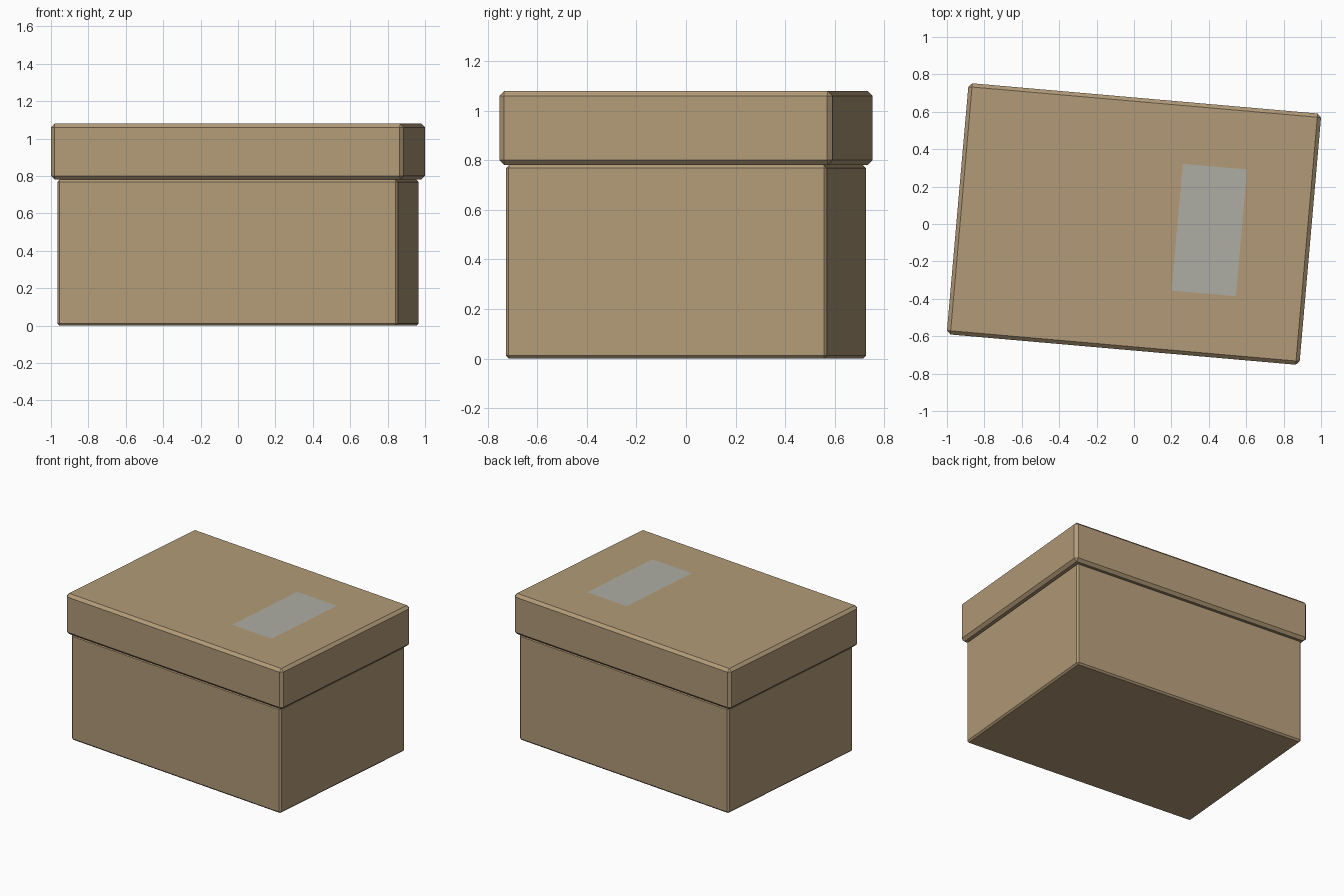
import bpy, bmesh, math
from mathutils import Matrix

if "Cube" in bpy.data.objects:
    bpy.data.objects.remove(bpy.data.objects["Cube"])

TURN = Matrix.Rotation(math.radians(-5), 4, 'Z')


def material(name, rgb):
    m = bpy.data.materials.new(name)
    m.diffuse_color = (*rgb, 1)
    m.use_nodes = True
    m.node_tree.nodes["Principled BSDF"].inputs["Base Color"].default_value = m.diffuse_color
    return m


def add_object(name, bm, mat):
    mesh = bpy.data.meshes.new(name)
    bm.to_mesh(mesh)
    bm.free()
    mesh.materials.append(mat)
    ob = bpy.data.objects.new(name, mesh)
    bpy.context.collection.objects.link(ob)
    ob.matrix_world = TURN
    return ob


def chamfered_box(name, width, depth, z0, z1, chamfer, mat):
    bm = bmesh.new()
    bmesh.ops.create_cube(bm, size=1)
    bmesh.ops.scale(bm, vec=(width, depth, z1 - z0), verts=bm.verts)
    bmesh.ops.translate(bm, vec=(0, 0, (z0 + z1) / 2), verts=bm.verts)
    bmesh.ops.bevel(bm, geom=bm.edges[:], offset=chamfer, segments=1,
                    affect='EDGES')
    return add_object(name, bm, mat)


cardboard = material("cardboard", (0.45, 0.33, 0.19))
paper = material("label_paper", (0.42, 0.415, 0.37))

# Box body and overhanging lid
chamfered_box("box_body", 1.828, 1.299, 0.0, 0.78, 0.012, cardboard)
chamfered_box("box_lid", 1.893, 1.348, 0.78, 1.08, 0.02, cardboard)

# Flat paper label on the lid
bm = bmesh.new()
bmesh.ops.create_grid(bm, x_segments=1, y_segments=1, size=0.5)
bmesh.ops.scale(bm, vec=(0.345, 0.68, 1), verts=bm.verts)
bmesh.ops.translate(bm, vec=(0.404, 0.003, 1.082), verts=bm.verts)
add_object("label", bm, paper)
